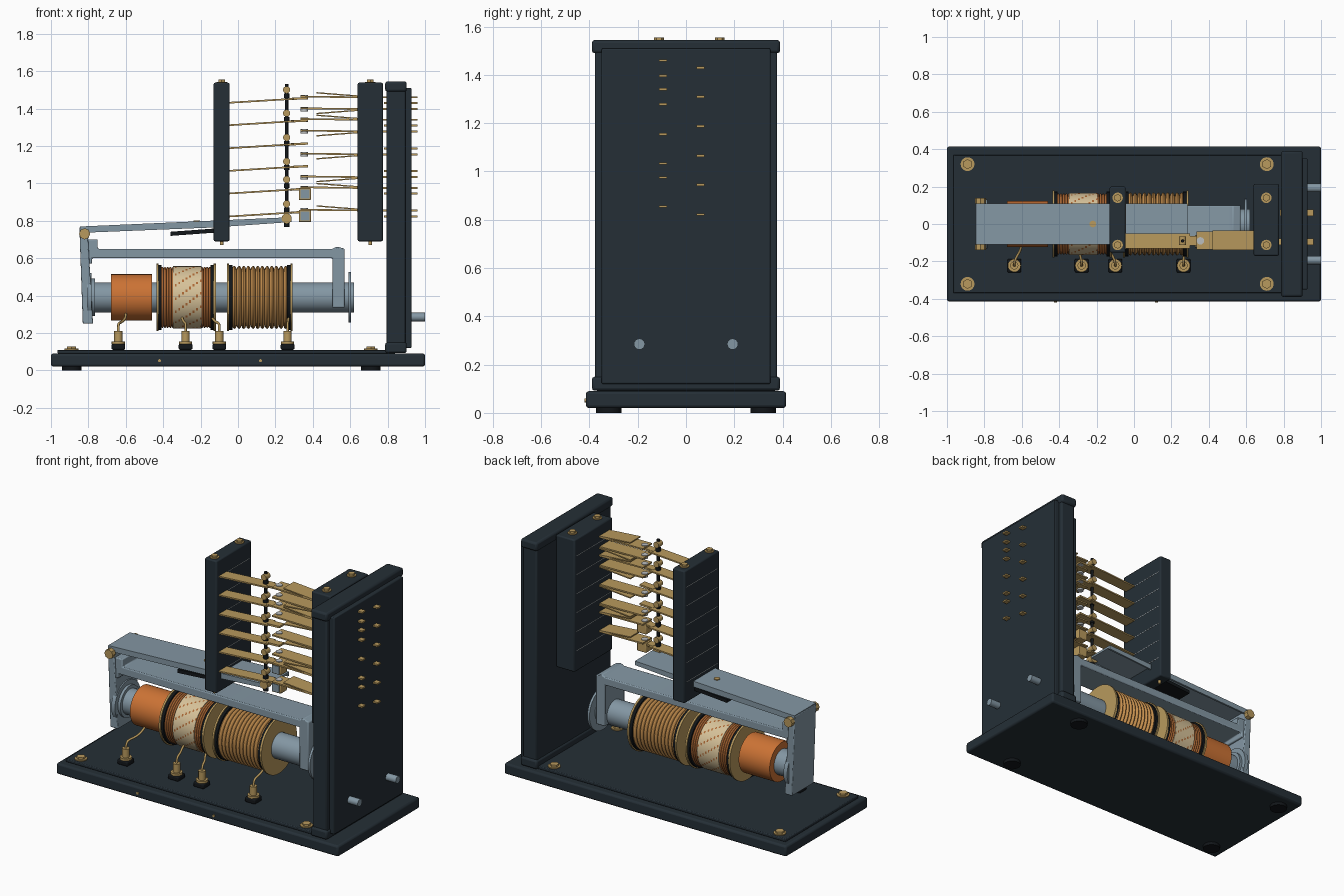
import bpy, bmesh, math
from mathutils import Matrix, Vector

old = bpy.data.objects.get("Cube")
if old:
    bpy.data.objects.remove(old)


def material(name, rgb, metallic=0.0):
    m = bpy.data.materials.new(name)
    m.use_nodes = True
    m.diffuse_color = (*rgb, 1)
    m.node_tree.nodes["Principled BSDF"].inputs["Base Color"].default_value = (*rgb, 1)
    return m


NAVY = material("dark navy", (.018, .028, .037))
BLACK = material("black", (.006, .008, .01))
STEEL = material("blue steel", (.23, .31, .37))
BRASS = material("brass", (.48, .32, .11))
COPPER = material("orange copper", (.6, .17, .035))
WIRE = material("copper wire", (.42, .14, .035))
TAN = material("tan wire", (.55, .27, .075))
CREAM = material("cream tape", (.68, .54, .32))
PALE = material("pale grey", (.5, .52, .53))
AXIS_Z = .39


def finish(name, bm, mats, bevel=0):
    bmesh.ops.recalc_face_normals(bm, faces=bm.faces)
    me = bpy.data.meshes.new(name)
    bm.to_mesh(me)
    bm.free()
    for m in mats:
        me.materials.append(m)
    for p in me.polygons:
        p.use_smooth = True
    me.set_sharp_from_angle(angle=math.radians(35))
    ob = bpy.data.objects.new(name, me)
    bpy.context.collection.objects.link(ob)
    if bevel:
        mod = ob.modifiers.new("Bevel", "BEVEL")
        mod.width, mod.segments = bevel, 2
    return ob


def box(name, x, y, z, mat, bevel=0):
    """Box from (low, high) ranges."""
    bm = bmesh.new()
    bmesh.ops.create_cube(bm, size=1)
    size = [b - a for a, b in (x, y, z)]
    mid = [(a + b) / 2 for a, b in (x, y, z)]
    bmesh.ops.transform(bm, matrix=Matrix.Translation(mid) @ Matrix.Diagonal((*size, 1)), verts=bm.verts)
    return finish(name, bm, [mat], bevel)


def prism(name, pts, y, mat, bevel=0):
    """Outline in x and z, extruded along y."""
    bm = bmesh.new()
    face = bm.faces.new([bm.verts.new((px, y[0], pz)) for px, pz in pts])
    new = bmesh.ops.extrude_face_region(bm, geom=[face])["geom"]
    bmesh.ops.translate(bm, vec=(0, y[1] - y[0], 0), verts=[v for v in new if isinstance(v, bmesh.types.BMVert)])
    return finish(name, bm, [mat], bevel)


def strip(name, a, b, y, mat, t=.009):
    """Thin leaf running from a to b in x and z."""
    h = t / 2
    return prism(name, [(a[0], a[1] - h), (b[0], b[1] - h), (b[0], b[1] + h), (a[0], a[1] + h)], y, mat)


def rod(name, a, b, r, mat, sides=24):
    """Cylinder between two points."""
    a, b = Vector(a), Vector(b)
    bm = bmesh.new()
    bmesh.ops.create_cone(bm, cap_ends=True, segments=sides, radius1=r, radius2=r, depth=(b - a).length)
    turn = (b - a).to_track_quat("Z", "Y").to_matrix().to_4x4()
    bmesh.ops.transform(bm, matrix=Matrix.Translation((a + b) / 2) @ turn, verts=bm.verts)
    return finish(name, bm, [mat])


def lathe(name, profile, mats, sides=48, rule=None):
    """Turn (x, radius) points about the coil axis."""
    bm = bmesh.new()
    rings = []
    for x, r in profile:
        angles = [2 * math.pi * i / sides for i in range(sides)]
        rings.append([bm.verts.new((x, r * math.sin(a), AXIS_Z + r * math.cos(a))) for a in angles])
    for j in range(len(rings) - 1):
        for i in range(sides):
            k = (i + 1) % sides
            f = bm.faces.new((rings[j][i], rings[j][k], rings[j + 1][k], rings[j + 1][i]))
            f.material_index = rule(i, j) if rule else 0
    bm.faces.new(rings[0])
    bm.faces.new(rings[-1])
    return finish(name, bm, mats)


def disc(name, x0, x1, r, mat):
    return lathe(name, [(x0, r), (x1, r)], [mat])


def winding(name, x0, x1, turns, r, depth, mat):
    """Rounded turns of wire side by side."""
    pts = []
    steps = 6
    for i in range(turns * steps + 1):
        bulge = abs(math.sin(math.pi * i / steps))
        pts.append((x0 + (x1 - x0) * i / (turns * steps), r - depth + depth * bulge ** .6))
    return lathe(name, pts, [mat])


def bolt(name, x, y, z, r):
    rod(name + "_washer", (x, y, z), (x, y, z + .008), r, BRASS)
    rod(name + "_head", (x, y, z + .008), (x, y, z + .02), r * .72, BRASS, 6)


# Base, feet and corner bolts
box("base_board", (-1, 1), (-.415, .415), (.02, .09), NAVY, .012)
box("base_plate", (-.965, .84), (-.37, .37), (.09, .11), NAVY, .005)
for x in (-.89, .71):
    for y in (-.32, .32):
        rod("foot", (x, y, 0), (x, y, .025), .052, BLACK, 32)
        bolt("base_bolt", x, y, .108, .037)
for x in (-.42, .12):
    rod("base_pin", (x, -.421, .052), (x, -.41, .052), .008, BRASS, 12)

# Upright end panel
box("end_panel", (.795, .895), (-.378, .378), (.095, 1.54), NAVY, .008)
box("panel_top_rail", (.787, .902), (-.39, .39), (1.49, 1.545), NAVY, .012)
box("panel_bottom_rail", (.787, .902), (-.39, .39), (.092, .15), NAVY, .012)
box("outer_panel", (.89, .928), (-.35, .35), (.12, 1.51), NAVY, .006)
for y in (-.193, .193):
    rod("panel_peg", (.92, y, .285), (1, y, .285), .023, STEEL, 16)

# Contact posts
MOVING = [1.43, 1.31, 1.187, 1.066, .945, .822]
FIXED = [(1.46, 1), (1.397, -1), (1.34, 1), (1.278, -1), (1.155, -1), (1.033, -1), (.975, 1), (.855, 1)]
for name, x0, x1, y0, y1 in (("left_post", -.13, -.045, -.153, .2), ("right_post", .64, .775, -.17, .215)):
    box(name, (x0, x1), (y0, y1), (.69, 1.538), NAVY, .008)
    xm = (x0 + x1) / 2
    for y in (-.112, .14):
        bolt(name + "_bolt", xm, y, 1.535, .028)
        rod(name + "_bolt_end", (xm, y, .67), (xm, y, .7), .01, BRASS, 12)
    for z in MOVING:
        box(name + "_seam", (x0 - .001, x1 + .001), (y0 + .02, y1 - .02), (z - .0015, z + .0015), PALE)

# Moving leaf springs and their terminals
for z in MOVING:
    strip("moving_spring", (-.06, z), (.3, z + .022), (-.13, -.05), BRASS)
    strip("spring_tip", (.28, z + .021), (.375, z + .026), (-.115, -.065), BRASS, .012)
    box("moving_terminal", (.78, .96), (.043, .077), (z - .005, z + .005), BRASS)

# Fixed leaf springs with backing leaves and contacts
for z, side in FIXED:
    strip("fixed_spring", (.335, z + .004), (.65, z), (-.135, -.04), BRASS)
    strip("backing_leaf", (.42, z + side * .024), (.65, z + side * .006), (-.14, -.035), BRASS, .007)
    rod("contact", (.355, -.09, z - .012), (.355, -.09, z + .012), .02, PALE, 16)
    box("fixed_terminal", (.76, .96), (-.112, -.078), (z - .005, z + .005), BRASS)
for z in (.943, .825):
    box("rest_block", (.325, .39), (-.125, -.06), (z - .032, z + .032), BRASS, .004)
    box("rest_block_face", (.333, .382), (-.13, -.12), (z - .024, z + .024), STEEL)

# Push rod with beads
rod("push_rod", (.26, -.09, .8), (.26, -.09, 1.53), .009, BLACK, 12)
for z in (1.5, 1.375, 1.245, 1.117, 1.02, .89, .812):
    rod("rod_bead", (.26, -.112, z), (.26, -.068, z), .019 if z > .85 else .027, BRASS, 20)
    rod("rod_collar", (.26, -.09, z - .045), (.26, -.09, z - .02), .015, BLACK, 12)

# Armature lever: top web, side flanges and hanging plate
strip("armature_top", (-.845, .762), (.285, .812), (-.11, .11), STEEL, .014)
for y in (-.11, .098):
    prism("armature_flange", [(-.845, .765), (-.13, .797), (.285, .812), (.285, .793), (-.13, .764), (-.845, .735)],
          (y, y + .012), STEEL)
prism("armature_plate", [(-.848, .765), (-.805, .765), (-.775, .25), (-.83, .25)], (-.11, .11), STEEL, .005)
rod("armature_screw", (-.22, 0, .785), (-.22, 0, .802), .018, BRASS, 16)
strip("damper_plate", (-.36, .73), (-.06, .752), (-.1, .1), BLACK, .022)
rod("pivot_pin", (-.82, -.12, .735), (-.82, .12, .735), .015, BRASS)
for y in (-.14, .11):
    rod("pivot_head", (-.82, y, .73), (-.82, y + .03, .73), .03, BRASS, 8)

# Yoke
prism("yoke", [(-.82, .7), (-.75, .7), (-.75, .65), (.505, .65), (.53, .662), (.57, .65), (.57, .335),
               (.505, .335), (.505, .6), (-.78, .6), (-.78, .57), (-.82, .57)], (-.1, .1), STEEL, .006)

# Core with pole discs and copper slug
disc("core", -.78, .525, .08, STEEL)
disc("pole_disc", -.808, -.782, .13, STEEL)
disc("pole_collar", -.785, -.765, .1, STEEL)
disc("core_end", .52, .62, .08, STEEL)
disc("end_disc", .59, .605, .135, STEEL)
disc("copper_slug", -.68, -.46, .124, COPPER)

# Bobbin flanges, brass outside and black inside
for x, side in ((-.43, 1), (-.125, -1), (-.052, 1), (.285, -1)):
    for name, d0, d1, r, mat in (("flange_face", -.007, .005, .18, BRASS), ("flange", .005, .022, .173, BLACK)):
        disc(name, *sorted((x + side * d0, x + side * d1)), r, mat)

# Windings and patterned tape
winding("left_winding_a", -.412, -.34, 5, .163, .008, WIRE)
winding("left_winding_b", -.2, -.143, 4, .163, .008, WIRE)
lathe("tape_band", [(-.347 + .0095 * j, .167) for j in range(17)], [CREAM, WIRE], 72,
      lambda i, j: int((i + 2 * j) % 5 == 0 and j % 2 == 1))
winding("right_winding", -.032, .268, 12, .168, .017, TAN)

# Terminal posts with lead wires
for x, tip in ((-.64, -.6), (-.28, -.3), (-.1, -.14), (.265, .27)):
    box("terminal_block", (x - .037, x + .037), (-.26, -.186), (.11, .142), BLACK, .008)
    rod("terminal_nut", (x, -.222, .14), (x, -.222, .155), .035, BRASS, 20)
    rod("terminal_post", (x, -.222, .155), (x, -.222, .21), .022, BRASS, 12)
    cu = bpy.data.curves.new("lead_wire", "CURVE")
    cu.dimensions = "3D"
    cu.bevel_depth, cu.bevel_resolution = .007, 2
    sp = cu.splines.new("NURBS")
    path = [(x, -.222, .2), (x, -.222, .25), (x, -.18, .25), (tip, -.14, .27), (tip, -.09, .3)]
    sp.points.add(len(path) - 1)
    for p, co in zip(sp.points, path):
        p.co = (*co, 1)
    sp.use_endpoint_u = True
    cu.materials.append(BRASS)
    bpy.context.collection.objects.link(bpy.data.objects.new("lead_wire", cu))
